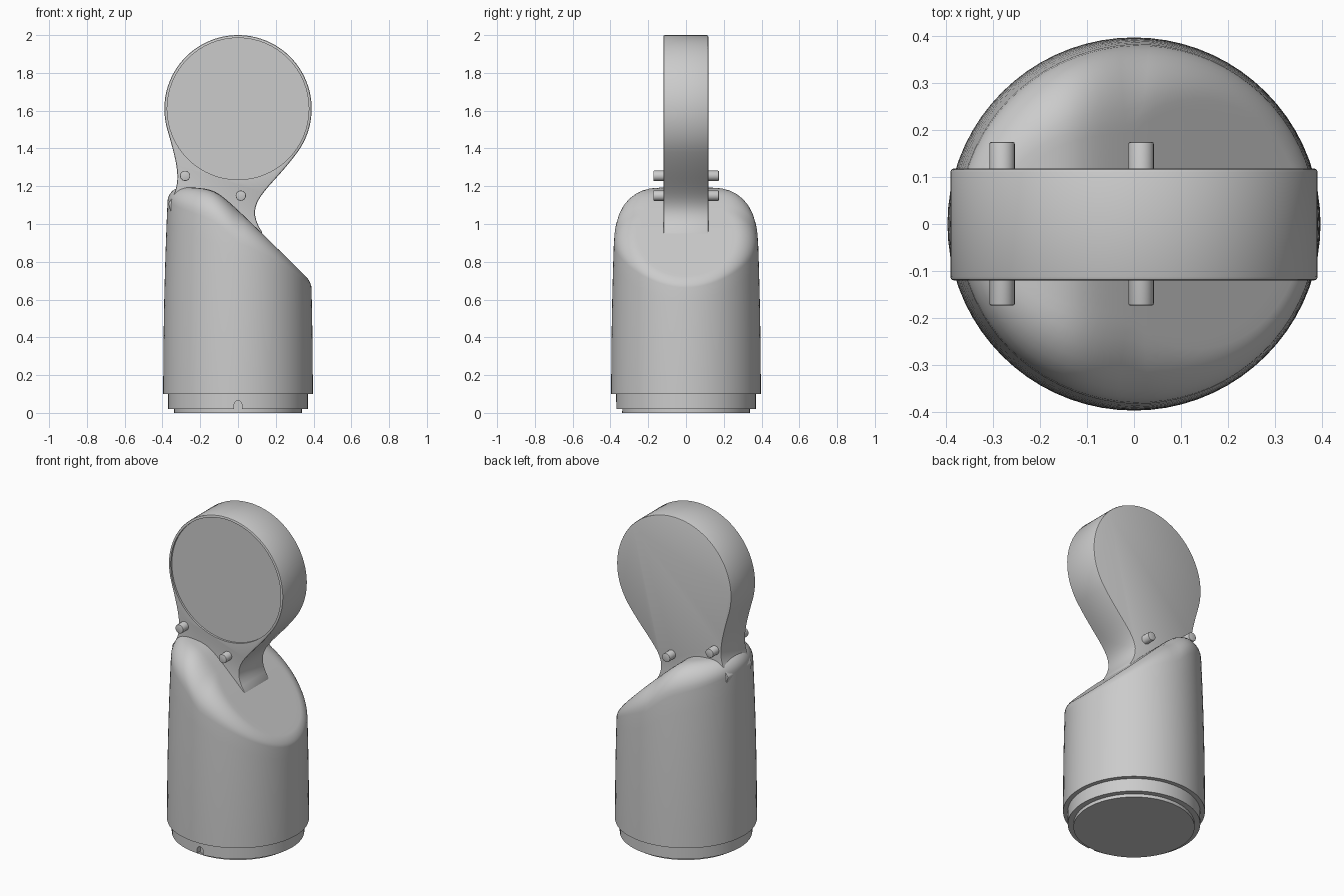
import bpy, bmesh, math
from mathutils import Vector
from mathutils.geometry import interpolate_bezier

cube = bpy.data.objects.get("Cube")
if cube:
    bpy.data.objects.remove(cube, do_unlink=True)

grey = bpy.data.materials.new("plain_grey")
grey.use_nodes = True
color = (0.6, 0.6, 0.6, 1)
grey.diffuse_color = color
grey.node_tree.nodes["Principled BSDF"].inputs["Base Color"].default_value = color


def add_object(name, bm):
    bmesh.ops.recalc_face_normals(bm, faces=bm.faces)
    mesh = bpy.data.meshes.new(name)
    bm.to_mesh(mesh)
    bm.free()
    mesh.materials.append(grey)
    obj = bpy.data.objects.new(name, mesh)
    bpy.context.collection.objects.link(obj)
    return obj


def bridge(bm, low, high):
    n = len(low)
    for i in range(n):
        j = (i + 1) % n
        bm.faces.new((low[i], low[j], high[j], high[i]))


def prism(name, outline, y0, y1):
    """Extrude an (x, z) outline along y."""
    bm = bmesh.new()
    front, back = [[bm.verts.new((x, y, z)) for x, z in outline] for y in (y0, y1)]
    bm.faces.new(front)
    bm.faces.new(back)
    bridge(bm, front, back)
    return add_object(name, bm)


def lathe(name, profile, sides=64):
    """Spin an (r, z) profile around z and cap both ends."""
    bm = bmesh.new()
    angles = [math.tau * i / sides for i in range(sides)]
    rings = [[bm.verts.new((r * math.cos(a), r * math.sin(a), z)) for a in angles]
             for r, z in profile]
    for low, high in zip(rings, rings[1:]):
        bridge(bm, low, high)
    bm.faces.new(rings[0])
    bm.faces.new(rings[-1])
    return add_object(name, bm)


def circle(cx, cz, r, start=0, end=360, steps=64):
    angles = [math.radians(start + (end - start) * i / steps) for i in range(steps)]
    return [(cx + r * math.cos(a), cz + r * math.sin(a)) for a in angles]


def bevel(obj, width, segments=2):
    mod = obj.modifiers.new("bevel", "BEVEL")
    mod.width, mod.segments, mod.limit_method = width, segments, "ANGLE"
    mod.angle_limit = math.radians(40)


def cut(obj, cutter):
    mod = obj.modifiers.new("cut", "BOOLEAN")
    mod.operation, mod.object, mod.solver = "DIFFERENCE", cutter, "EXACT"
    cutter.hide_render = True


def finish(obj, *cutters):
    """Apply modifiers, drop the cutters and shade smooth."""
    bpy.ops.object.select_all(action="DESELECT")
    obj.select_set(True)
    bpy.context.view_layer.objects.active = obj
    bpy.ops.object.convert(target="MESH")
    for cutter in cutters:
        bpy.data.objects.remove(cutter, do_unlink=True)
    bpy.ops.object.shade_smooth_by_angle(angle=math.radians(35))


# Body: tapered cylinder with a slanted top and a rim rounding that varies
def wall_radius(z):
    return 0.396 - 0.022 * (z - 0.1) ** 2


def top_height(x):
    flat, slope = 1.2, 1.08 - 0.99 * x
    return (flat + slope - math.hypot(flat - slope, 0.06)) / 2


def rim_rounding(c):
    return 0.03 + 0.14 * (1 - c) ** 1.5 if c > 0 else 0.17 - 0.09 * c * c


def body_column(angle):
    c, s = math.cos(angle), math.sin(angle)
    r = rim_rounding(c)
    rim = wall_radius(top_height(0.38 * c) - r)
    rim_z = top_height(rim * c) - r
    points = []
    for i in range(8):
        z = 0.1 + (rim_z - 0.1) * i / 8
        points.append((wall_radius(z), z))
    for i in range(9):
        t = math.pi / 2 * i / 8
        d = rim - r * (1 - math.cos(t))
        points.append((d, top_height(d * c) - r * (1 - math.sin(t))))
    for i in range(1, 12):
        d = (rim - r) * (1 - i / 12)
        points.append((d, top_height(d * c)))
    return [(d * c, d * s, z) for d, z in points]


bm = bmesh.new()
sides = 72
columns = [[bm.verts.new(p) for p in body_column(math.tau * i / sides)] for i in range(sides)]
rings = list(zip(*columns))
for low, high in zip(rings, rings[1:]):
    bridge(bm, low, high)
bm.faces.new(rings[0])
centre = bm.verts.new((0, 0, top_height(0)))
for i in range(sides):
    bm.faces.new((rings[-1][i], rings[-1][(i + 1) % sides], centre))
finish(add_object("body", bm))

# Base: stepped plug with a small arched notch at the front
base = lathe("base", [(0.338, 0), (0.338, 0.02), (0.37, 0.02), (0.37, 0.11)])
notch = prism("notch_cutter", [(-0.02, 0.01), (0.02, 0.01)] + circle(0, 0.045, 0.02, 0, 180, 12)
              + [(-0.02, 0.045)], -0.45, -0.335)
cut(base, notch)
finish(base, notch)

# Head: round paddle flowing into a narrow neck
arc = circle(0, 1.61, 0.39, -36, 196, 56)
left = interpolate_bezier(*[Vector(p) for p in
                            ((-0.375, 1.503), (-0.32, 1.31), (-0.29, 1.21), (-0.37, 1.11))], 16)
right = interpolate_bezier(*[Vector(p) for p in
                             ((0.127, 0.958), (0.02, 1.12), (0.163, 1.171), (0.3155, 1.381))], 16)
outline = arc + [p[:2] for p in left] + [(-0.34, 1.0), (0, 0.88), (0.14, 0.88)]
outline += [p[:2] for p in right[:-1]]
head = prism("head", outline, -0.12, 0.118)
bevel(head, 0.008)
recess = prism("recess_cutter", circle(0, 1.61, 0.375), -0.2, -0.108)
cut(head, recess)
finish(head, recess)

# Pegs: two pins passing through the neck
for name, x, z in (("upper_peg", -0.28, 1.255), ("lower_peg", 0.015, 1.15)):
    peg = prism(name, circle(x, z, 0.027, steps=24), -0.173, 0.174)
    bevel(peg, 0.004)
    finish(peg)
